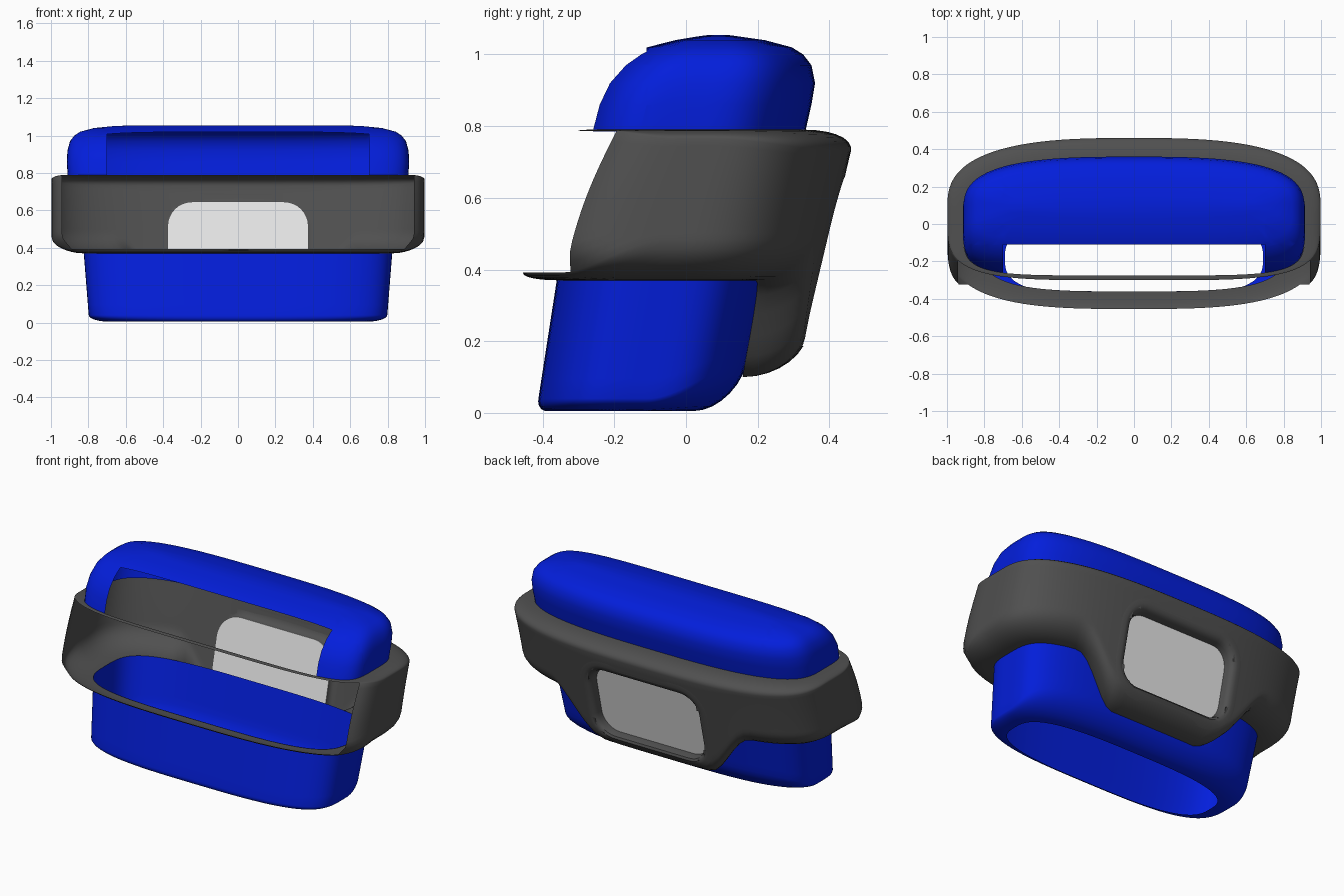
import bpy, bmesh, math

if "Cube" in bpy.data.objects:
    bpy.data.objects.remove(bpy.data.objects["Cube"])

N = 144          # points around every ring
K, M = 7, 14     # rows in a rounded edge, rows in the band wall


def material(name, rgb):
    m = bpy.data.materials.new(name)
    m.diffuse_color = (*rgb, 1)
    m.use_nodes = True
    m.node_tree.nodes["Principled BSDF"].inputs["Base Color"].default_value = m.diffuse_color
    return m


BLUE = material("blue", (0.001, 0.013, 0.71))
GRAY = material("dark gray", (0.08, 0.08, 0.08))
PALE = material("pale gray", (0.80, 0.80, 0.80))


def step(a, b, t):
    t = max(0, min(1, (t - a) / (b - a)))
    return t * t * (3 - 2 * t)


def unit(i, n_back, n_front):
    """Point i on a unit superellipse, squarer or rounder at the front."""
    c, s = math.cos(2 * math.pi * i / N), math.sin(2 * math.pi * i / N)
    n = n_back if s > 0 else n_front
    r = (abs(c) ** n + abs(s) ** n) ** (-1 / n)
    return c * r, s * r


def point(i, z, hx, yf, yb, n_back, n_front):
    u, v = unit(i, n_back, n_front)
    return (u * hx, (yf + yb) / 2 + v * (yb - yf) / 2, z)


def mix(a, b, w):
    return tuple(p + (q - p) * w for p, q in zip(a, b))


def build(name, bm, mat):
    me = bpy.data.meshes.new(name)
    bm.to_mesh(me)
    bm.free()
    me.materials.append(mat)
    me.shade_smooth()
    me.set_sharp_from_angle(angle=math.radians(40))
    ob = bpy.data.objects.new(name, me)
    bpy.context.collection.objects.link(ob)
    return ob


def loft(rings, skip=None):
    bm = bmesh.new()
    rows = [[bm.verts.new(p) for p in r] for r in rings]
    n = len(rows[0])
    for r in range(len(rows) - 1):
        for i in range(n):
            j = (i + 1) % n
            q = (rows[r][i], rows[r][j], rows[r + 1][j], rows[r + 1][i])
            if not (skip and skip(r, i, q)):
                bm.faces.new(q)
    loose = [v for v in bm.verts if not v.link_faces]
    bmesh.ops.delete(bm, geom=loose, context='VERTS')
    return bm, rows


# Leaning outlines at height z: half width, front y, back y, back and front squareness
def outer(z):
    t = max(0, min(1, (z - 0.39) / 0.4))
    bow = 0.02 * math.sin(math.pi * t)
    return (0.998, -0.455 + 0.39 * (z - 0.39) - bow, 0.46 - 0.236 * (0.73 - z),
            2.85, 3.1 + 1.4 * step(0.385, 0.47, z))


def tub(z):
    return 0.795 + 0.08 * z, -0.418 + 0.155 * z, 0.138 + 0.222 * z, 3.6, 3.6


CAP_BASE = (0.912, -0.275, 0.335, 3.0, 5.5)

# Lower tub: open top, rounded bottom with an oval hole
HOLE = (0.69, -0.388, 0.02, 3.0, 3.0)
rings = []
for k in range(K + 1):
    a = math.pi / 2 * k / K
    ring = []
    for i in range(N):
        v = unit(i, 3.6, 3.6)[1]
        z = 0.005 + (0.035 + 0.095 * step(0.1, 1, v)) * (1 - math.cos(a))
        ring.append(mix(point(i, z, *HOLE), point(i, z, *tub(z)), math.sin(a)))
    rings.append(ring)
low = rings[-1]
top = [point(i, 0.372, *tub(0.372)) for i in range(N)]
for k in range(1, 7):
    rings.append([mix(low[i], top[i], k / 6) for i in range(N)])
build("lower_tub", loft(rings)[0], BLUE)

# Upper cap: domed shell with a rectangular notch at the front
cap_rows = [(0.785, 0.911, -0.275, 0.333, 5.5), (0.86, 0.915, -0.255, 0.35, 5.5),
            (0.92, 0.912, -0.23, 0.36, 5.0), (0.97, 0.898, -0.187, 0.35, 4.8),
            (1.0, 0.875, -0.148, 0.327, 4.5), (1.02, 0.845, -0.108, 0.295, 4.5),
            (1.04, 0.77, -0.03, 0.22, 4.0), (1.05, 0.67, 0.03, 0.15, 3.0),
            (1.054, 0.58, 0.06, 0.12, 3.0)]
bm, rows = loft([[point(i, *r[:4], 3.0, r[4]) for i in range(N)] for r in cap_rows])
bm.faces.new(rows[-1])
for co, no in (((0.7, 0, 0), (1, 0, 0)), ((-0.7, 0, 0), (1, 0, 0)), ((0, -0.11, 0), (0, 1, 0))):
    bmesh.ops.bisect_plane(bm, geom=bm.verts[:] + bm.edges[:] + bm.faces[:],
                           plane_co=co, plane_no=no)
notch = [f for f in bm.faces
         if abs(f.calc_center_median().x) < 0.7 and f.calc_center_median().y < -0.11]
bmesh.ops.delete(bm, geom=notch, context='FACES')
build("upper_cap", bm, BLUE)

# Rear window outline, a rounded rectangle
WX, WZ0, WZ1, WR = 0.355, 0.205, 0.624, 0.11


def chin(x):
    """Bottom edge of the band at the back."""
    return 0.37 - 0.27 * step(0.66, 0.36, abs(x))


def rear(x, z):
    """Back surface of the band, including the round at the chin bottom."""
    ys = []
    for hx, yf, yb, n, _ in (outer(z), tub(z)):
        ys.append((yf + yb) / 2 + (yb - yf) / 2 * (1 - abs(x / hx) ** n) ** (1 / n))
    t = max(0, min(1, (z - chin(x)) / 0.112))
    return ys[1] + (ys[0] - ys[1]) * math.sqrt(1 - (1 - t) ** 2)


def window_loop(out, depth):
    pts = []
    r = WR + out
    for cx, cz, a0 in ((1, WZ1 - WR, 0), (-1, WZ1 - WR, 90), (-1, WZ0 + WR, 180), (1, WZ0 + WR, 270)):
        for k in range(9):
            a = math.radians(a0 + 90 * k / 8)
            x = cx * (WX - WR) + r * math.cos(a)
            z = cz + r * math.sin(a)
            base = rear(x, max(z, 0.2) if depth < -0.02 else z)
            pts.append((x, base + depth, z))
    return pts


def in_window(p):
    qx = abs(p.x) - (WX - WR)
    qz = abs(p.z - (WZ0 + WZ1) / 2) - ((WZ1 - WZ0) / 2 - WR)
    return p.y > 0.2 and math.hypot(max(qx, 0), max(qz, 0)) < WR + 0.004


# Band: one skin around the body, open at the front, dropping to a chin at the back
columns = []
for i in range(N):
    u, v = unit(i, 2.85, 4.5)
    rb = 0.022 + 0.09 * step(-0.78, -0.1, v)
    rt = 0.003 + 0.022 * step(-0.78, -0.3, v) + 0.035 * step(0, 1, v)
    zb = chin(u) if v > 0 else 0.37
    col = []
    for k in range(K + 1):
        a = math.pi / 2 * k / K
        z = zb + rb * (1 - math.cos(a))
        col.append(mix(point(i, z, *tub(z)), point(i, z, *outer(z)), math.sin(a)))
    for k in range(1, M):
        z = zb + rb + (0.79 - rt - zb - rb) * k / M
        col.append(point(i, z, *outer(z)))
    for k in range(K + 1):
        a = math.pi / 2 * k / K
        z = 0.79 - rt * (1 - math.sin(a))
        col.append(mix(point(i, z, *CAP_BASE), point(i, z, *outer(z)), math.cos(a)))
    columns.append(col)


def band_gap(r, i, q):
    u, v = unit(i + 0.5, 2.85, 4.5)
    front = v < 0 and abs(u) < 0.937 and K <= r < K + M
    return front or any(in_window(p.co) for p in q)


build("band", loft(list(zip(*columns)), band_gap)[0], GRAY)

# Soft recessed rim around the rear window
profile = ((0.065, 0.001), (0.04, 0.003), (0.02, -0.001), (0.006, -0.012), (0.0, -0.03), (-0.004, -0.06))
bm, _ = loft([window_loop(o, d) for o, d in profile])
bmesh.ops.recalc_face_normals(bm, faces=bm.faces[:])
build("window_rim", bm, GRAY)

# Pale plate closing the window, seen from both sides
bm = bmesh.new()
loops = [[bm.verts.new(p) for p in window_loop(0.022, d)] for d in (-0.06, -0.066)]
bm.faces.new(loops[0])
bm.faces.new(loops[1][::-1])
for i in range(len(loops[0])):
    j = (i + 1) % len(loops[0])
    bm.faces.new((loops[0][i], loops[1][i], loops[1][j], loops[0][j]))
bmesh.ops.recalc_face_normals(bm, faces=bm.faces[:])
build("window_plate", bm, PALE)
